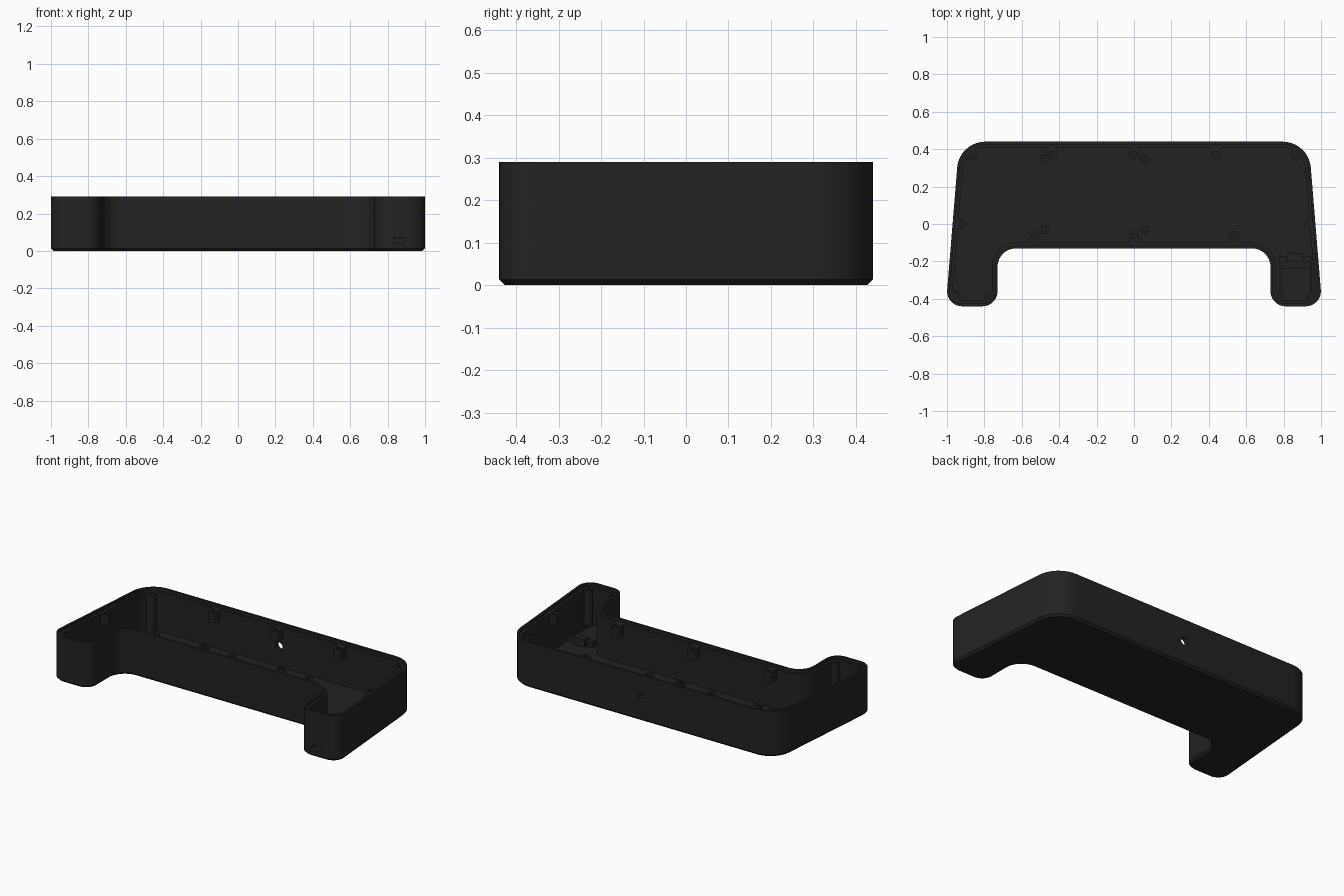
import bpy, bmesh, math
from mathutils import Vector

if "Cube" in bpy.data.objects:
    bpy.data.objects.remove(bpy.data.objects["Cube"])

H, FLOOR, LEDGE = 0.29, 0.022, 0.272
black = bpy.data.materials.new("matte_black")
black.diffuse_color = (0.0165, 0.0165, 0.0165, 1)
black.use_nodes = True
black.node_tree.nodes["Principled BSDF"].inputs["Base Color"].default_value = black.diffuse_color


def loft(name, rings):
    """Skin a stack of equal-length rings and cap both ends."""
    bm = bmesh.new()
    vs = [[bm.verts.new(p) for p in ring] for ring in rings]
    n = len(rings[0])
    for a, b in zip(vs, vs[1:]):
        for i in range(n):
            j = (i + 1) % n
            bm.faces.new((a[i], a[j], b[j], b[i]))
    bm.faces.new(vs[0][::-1])
    bm.faces.new(vs[-1])
    bmesh.ops.recalc_face_normals(bm, faces=bm.faces)
    me = bpy.data.meshes.new(name)
    bm.to_mesh(me)
    bm.free()
    me.materials.append(black)
    ob = bpy.data.objects.new(name, me)
    bpy.context.collection.objects.link(ob)
    return ob


def smooth(ob):
    bpy.ops.object.select_all(action='DESELECT')
    ob.select_set(True)
    bpy.context.view_layer.objects.active = ob
    bpy.ops.object.shade_smooth_by_angle(angle=math.radians(30))


# Outline corners, counterclockwise: x, y, fillet radius
half = [(0.73, -0.13, 0.10), (0.73, -0.44, 0.08), (1.006, -0.44, 0.08), (0.934, 0.44, 0.15)]
corners = half + [(-x, y, r) for x, y, r in reversed(half)]


def outline(inset, z, seg=10):
    """Filleted outline moved inwards by inset."""
    pts, n = [], len(corners)
    for i in range(n):
        p, a, b = (Vector(corners[k % n][:2]) for k in (i, i - 1, i + 1))
        u, v = (p - a).normalized(), (b - p).normalized()
        nu, nv = Vector((-u.y, u.x)), Vector((-v.y, v.x))
        turn = 1 if u.x * v.y - u.y * v.x > 0 else -1
        mid = (nu + nv) / (1 + nu.dot(nv))
        r = corners[i][2]
        c = p + mid * r * turn
        rad = r - turn * inset
        a0 = math.atan2(-turn * nu.y, -turn * nu.x)
        sweep = turn * math.acos(max(-1, min(1, u.dot(v))))
        for k in range(seg + 1):
            t = a0 + sweep * k / seg
            pts.append((c.x + rad * math.cos(t), c.y + rad * math.sin(t), z))
    return pts


# Open shell with chamfered base and recessed ledge at the rim
shell = loft("case_shell", [outline(0.013, 0), outline(0, 0.013), outline(0, H),
                            outline(0.014, H), outline(0.014, LEDGE),
                            outline(0.03, LEDGE), outline(0.03, FLOOR)])


def wall_cutter(name, x, y, z, rx, rz, n=24):
    """Capsule-shaped cutter running along y."""
    def ring(yy):
        out = []
        for k in range(n):
            t = 2 * math.pi * (k + 0.5) / n
            shift = math.copysign(rx - rz, math.cos(t))
            out.append((x + shift + rz * math.cos(t), yy, z + rz * math.sin(t)))
        return out
    return loft(name, [ring(y - 0.05), ring(y + 0.05)])


# Cable hole in the back wall and port slot in the right leg
for cutter in (wall_cutter("cable_hole_cutter", 0, 0.44, 0.15, 0.025, 0.025),
               wall_cutter("port_slot_cutter", 0.86, -0.44, 0.058, 0.038, 0.015)):
    mod = shell.modifiers.new("cut", 'BOOLEAN')
    mod.operation, mod.solver, mod.object = 'DIFFERENCE', 'EXACT', cutter
    bpy.context.view_layer.objects.active = shell
    bpy.ops.object.modifier_apply(modifier=mod.name)
    bpy.data.objects.remove(cutter)
smooth(shell)


def boss(name, x, y, z0, z1, r, hole, back=None, reach=0.0, n=24):
    """Drilled screw post; back is the angle of the side squared off into a wall."""
    def ring(rad, z, squared):
        out = []
        for k in range(n):
            t = 2 * math.pi * k / n
            c, s = math.cos(t), math.sin(t)
            if squared and c > 1e-6:
                m = max(abs(c), abs(s))
                px, py = c / m * reach, s / m * rad
            else:
                px, py = c * rad, s * rad
            a = back or 0
            out.append((x + px * math.cos(a) - py * math.sin(a),
                        y + px * math.sin(a) + py * math.cos(a), z))
        return out
    sq = back is not None
    depth = z1 - 0.7 * (z1 - z0)
    smooth(loft(name, [ring(r, z0, sq), ring(r, z1, sq), ring(hole, z1, False),
                       ring(hole, depth, False)]))


# Lid screw tabs hanging high on the back, front and side walls
up, down = math.pi / 2, -math.pi / 2
for x in (-0.44, 0, 0.44):
    boss("back_screw_tab", x, 0.375, 0.205, LEDGE, 0.028, 0.013, up, 0.045)
for x in (-0.535, 0, 0.535):
    boss("front_screw_tab", x, -0.065, 0.205, LEDGE, 0.028, 0.013, down, 0.045)
for s in (-1, 1):
    boss("side_screw_tab", s * 0.925, 0, 0.205, LEDGE, 0.026, 0.012,
         0 if s > 0 else math.pi, 0.03)
    # Full-height posts in the corners
    boss("back_corner_post", s * 0.868, 0.372, FLOOR - 0.005, LEDGE, 0.03, 0.013)
    boss("leg_outer_post", s * 0.952, -0.386, FLOOR - 0.005, LEDGE, 0.026, 0.012)
    boss("leg_inner_post", s * 0.775, -0.386, FLOOR - 0.005, LEDGE, 0.026, 0.012)

# Short circuit board standoffs on the floor
for x in (-0.48, 0.06):
    for y in (-0.03, 0.345):
        boss("floor_standoff", x, y, FLOOR - 0.005, 0.055, 0.025, 0.012)


def block(name, x0, x1, y0, y1, z1):
    loft(name, [[(x0, y0, z), (x1, y0, z), (x1, y1, z), (x0, y1, z)]
                for z in (FLOOR - 0.005, z1)])


# Port board cradle in the right leg
block("cradle_left_rail", 0.778, 0.79, -0.37, -0.20, 0.055)
block("cradle_right_rail", 0.94, 0.952, -0.37, -0.20, 0.055)
block("cradle_floor_pad", 0.79, 0.94, -0.41, -0.235, 0.036)
block("cradle_back_bar", 0.778, 0.952, -0.20, -0.175, 0.055)
block("cradle_clip", 0.82, 0.905, -0.20, -0.155, 0.07)
